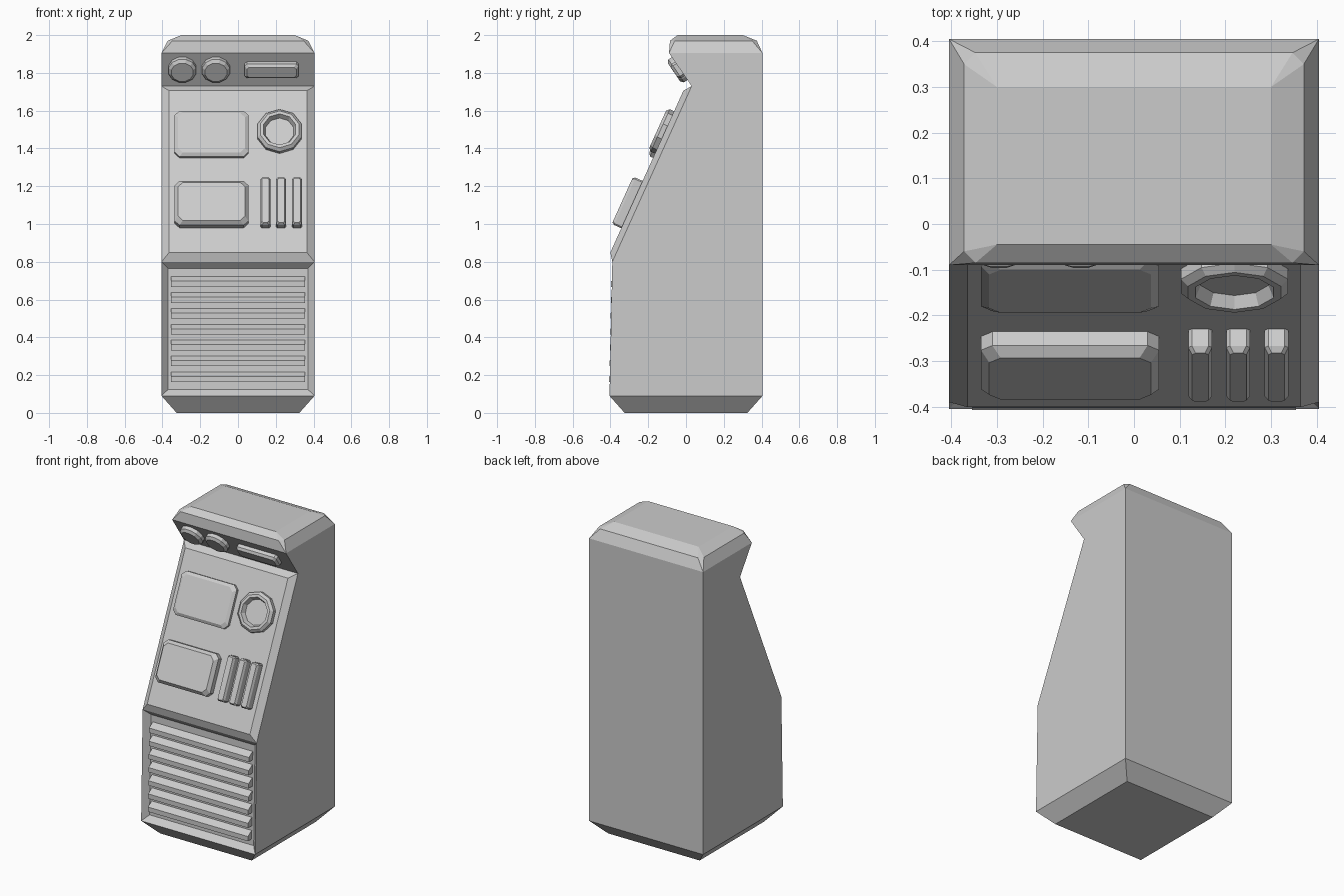
import bpy, bmesh
from math import sin, cos, pi
from mathutils import Matrix, Vector

if "Cube" in bpy.data.objects:
    bpy.data.objects.remove(bpy.data.objects["Cube"])


def finish(name, bm):
    bmesh.ops.remove_doubles(bm, verts=bm.verts, dist=0.0005)
    bmesh.ops.recalc_face_normals(bm, faces=bm.faces)
    me = bpy.data.meshes.new(name)
    bm.to_mesh(me)
    bm.free()
    ob = bpy.data.objects.new(name, me)
    bpy.context.collection.objects.link(ob)
    return ob


def loft(bm, rings):
    """Skin rings of equal point count and cap both ends."""
    vs = [[bm.verts.new(p) for p in r] for r in rings]
    n = len(vs[0])
    for a, b in zip(vs, vs[1:]):
        for i in range(n):
            j = (i + 1) % n
            bm.faces.new((a[i], a[j], b[j], b[i]))
    bm.faces.new(vs[0][::-1])
    bm.faces.new(vs[-1])


def cut_rect(x0, x1, y0, y1, c):
    return [(x0 + c, y0), (x1 - c, y0), (x1, y0 + c), (x1, y1 - c),
            (x1 - c, y1), (x0 + c, y1), (x0, y1 - c), (x0, y0 + c)]


def ngon(r, n):
    return [(r * cos(2 * pi * (i + .5) / n), r * sin(2 * pi * (i + .5) / n)) for i in range(n)]


def mount(p0, p1, x, z, lift=0.0):
    """Frame lying on the plane through profile points p0-p1 (y, z)."""
    v = Vector((0, p1[0] - p0[0], p1[1] - p0[1])).normalized()
    n = Vector((1, 0, 0)).cross(v)
    y = p0[0] + (z - p0[1]) * (p1[0] - p0[0]) / (p1[1] - p0[1])
    m = Matrix((Vector((1, 0, 0)), v, n)).transposed().to_4x4()
    m.translation = Vector((x, y, z)) + n * lift
    return m


def fitting(name, m, layers):
    """Stack of (outline, height) layers on a mounting frame."""
    bm = bmesh.new()
    loft(bm, [[m @ Vector((u, v, h)) for u, v in o] for o, h in layers])
    return finish(name, bm)


def plate(name, m, w, l, h, c, t, step=0.6):
    """Chamfered block with bevelled front edges."""
    a = cut_rect(-w / 2, w / 2, -l / 2, l / 2, c)
    b = cut_rect(-w / 2 + t, w / 2 - t, -l / 2 + t, l / 2 - t, c)
    return fitting(name, m, [(a, -0.01), (a, h * step), (b, h)])


# Cabinet shell: half width, front y, back y, height, corner cut
LOW, WAIST, NECK, BROW = (-.405, .09), (-.39, .80), (.03, 1.73), (-.09, 1.905)
sections = [(.325, -.325, .325, 0, 0), (.405, LOW[0], .405, LOW[1], 0),
            (.405, WAIST[0], .405, WAIST[1], 0), (.405, NECK[0], .405, NECK[1], 0),
            (.405, BROW[0], .405, BROW[1], 0), (.372, -.085, .375, 1.97, .025),
            (.30, -.045, .30, 2.0, 0)]
bm = bmesh.new()
loft(bm, [[(x, y, z) for x, y in cut_rect(-w, w, a, b, c)] for w, a, b, z, c in sections])
bmesh.ops.remove_doubles(bm, verts=bm.verts, dist=0.0005)
bmesh.ops.recalc_face_normals(bm, faces=bm.faces)


# Recessed lower grille bay and raised sloping control panel
def front_face(z):
    return [f for f in bm.faces if f.normal.y < -.6 and abs(f.calc_center_median().z - z) < .03]


RAISE = .03
grille, panel = front_face(.445), front_face(1.265)
bmesh.ops.inset_individual(bm, faces=grille, thickness=.035, depth=-.035, use_even_offset=True)
bmesh.ops.inset_individual(bm, faces=panel, thickness=.04, depth=RAISE, use_even_offset=True)
finish("cabinet", bm)

# Louvre slats
for i in range(7):
    z = .19 + i * .084
    y = LOW[0] + (z - LOW[1]) * (WAIST[0] - LOW[0]) / (WAIST[1] - LOW[1])
    prof = [(.045, -.027), (-.004, -.027), (-.004, .003), (.032, .027), (.045, .027)]
    bm = bmesh.new()
    loft(bm, [[(x, y + a, z + b) for a, b in prof] for x in (-.355, .355)])
    finish(f"grille_slat_{i + 1}", bm)

# Control panel: two screens, three bars, dial ring
def on_panel(x, z):
    m = mount(WAIST, NECK, x, z)
    shift = Vector((0, m[1][2], m[2][2])) * RAISE
    m.translation += Vector((0, shift.y - shift.z * (m[1][1] / m[2][1]), 0))
    return m


plate("upper_screen", on_panel(-.14, 1.471), .39, .265, .03, .025, .018)
plate("lower_screen", on_panel(-.14, 1.097), .39, .257, .055, .025, .018)
for i, x in enumerate((.145, .228, .312)):
    plate(f"slider_bar_{i + 1}", on_panel(x, 1.103), .052, .275, .055, .008, .008, .75)
fitting("dial", on_panel(.22, 1.485), [(ngon(.123, 10), -.01), (ngon(.123, 10), .025),
        (ngon(.107, 10), .04), (ngon(.09, 10), .04), (ngon(.078, 10), .012)])

# Brow: two lamps and a light strip
for i, x in enumerate((-.295, -.117)):
    fitting(f"brow_lamp_{i + 1}", mount(NECK, BROW, x, 1.823),
            [(ngon(.076, 12), -.01), (ngon(.076, 12), .022), (ngon(.06, 12), .036)])
plate("brow_strip", mount(NECK, BROW, .178, 1.822), .285, .09, .035, .012, .012)
